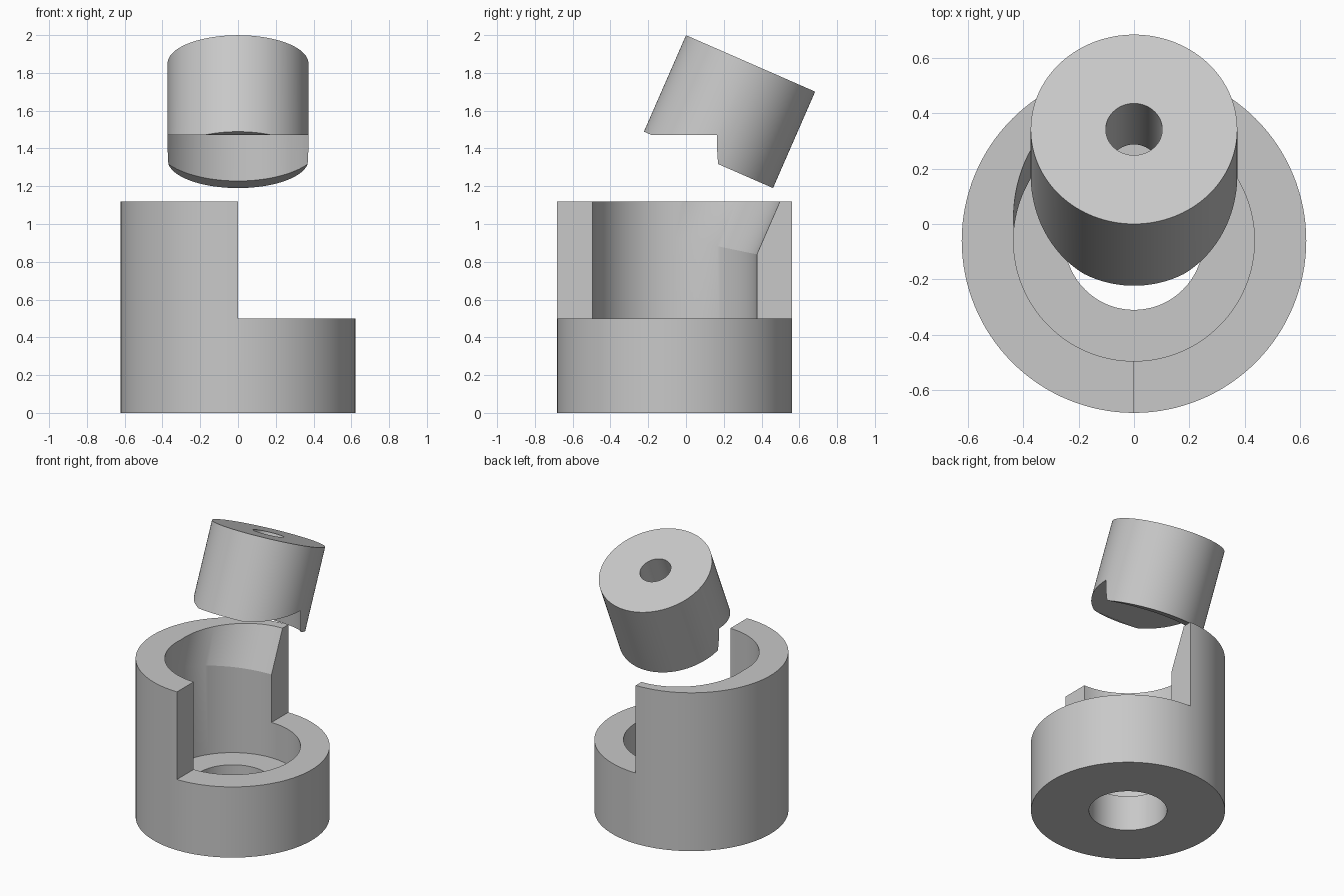
import bpy
import math
from mathutils import Matrix, Vector

if "Cube" in bpy.data.objects:
    bpy.data.objects.remove(bpy.data.objects["Cube"], do_unlink=True)

# Main dimensions
CENTRE_Y = -0.06
OUTER_R, BORE_R, HOLE_R = 0.622, 0.435, 0.25
PLUG_R, PLUG_HOLE_R = 0.373, 0.102
HEIGHT, STEP_Z, FLOOR_Z = 1.12, 0.5, 0.25
NOTCH_Z = 1.47
TILT = math.radians(23.6)
PIVOT = Vector((0, CENTRE_Y, 0.93))

grey = bpy.data.materials.new("plain grey")
grey.use_nodes = True
colour = (0.58, 0.58, 0.58, 1)
grey.diffuse_color = colour
grey.node_tree.nodes["Principled BSDF"].inputs["Base Color"].default_value = colour


def cylinder(name, radius, low, high, matrix):
    """Cylinder from low to high along the local z axis of matrix."""
    bpy.ops.mesh.primitive_cylinder_add(vertices=128, radius=radius, depth=high - low)
    ob = bpy.context.object
    ob.name = name
    ob.data.transform(matrix @ Matrix.Translation((0, 0, (low + high) / 2)))
    ob.data.materials.append(grey)
    return ob


def cut(target, cutter):
    """Subtract the cutter, then discard it."""
    cutter.hide_render = True
    mod = target.modifiers.new("cut", "BOOLEAN")
    mod.operation, mod.solver, mod.object = "DIFFERENCE", "EXACT", cutter
    bpy.context.view_layer.objects.active = target
    bpy.ops.object.modifier_apply(modifier=mod.name)
    bpy.data.objects.remove(cutter, do_unlink=True)


def smooth(ob):
    bpy.ops.object.select_all(action="DESELECT")
    ob.select_set(True)
    bpy.context.view_layer.objects.active = ob
    bpy.ops.object.shade_smooth_by_angle(angle=math.radians(12))


upright = Matrix.Translation((0, CENTRE_Y, 0))
tilted = Matrix.Translation(PIVOT) @ Matrix.Rotation(-TILT, 4, "X")

# Socket: bored cup, one half lowered to a step, with a tilted entry clearance
socket = cylinder("socket", OUTER_R, 0, HEIGHT, upright)
cut(socket, cylinder("bore", BORE_R, FLOOR_Z, 2, upright))
cut(socket, cylinder("floor_hole", HOLE_R, -1, 1, upright))
bpy.ops.mesh.primitive_cube_add(size=2, location=(1, 0, STEP_Z + 1))
half = bpy.context.object
half.name = "half_cutter"
half.data.materials.append(grey)
cut(socket, half)
cut(socket, cylinder("entry", BORE_R, 0, 2, tilted))
smooth(socket)

# Plug: tilted cylinder with a through hole, notched underneath by the bore
plug = cylinder("plug", PLUG_R, 0.447, 1.004, tilted)
cut(plug, cylinder("plug_hole", PLUG_HOLE_R, 0, 2, tilted))
cut(plug, cylinder("notch", BORE_R, 0, NOTCH_Z, upright))
smooth(plug)
